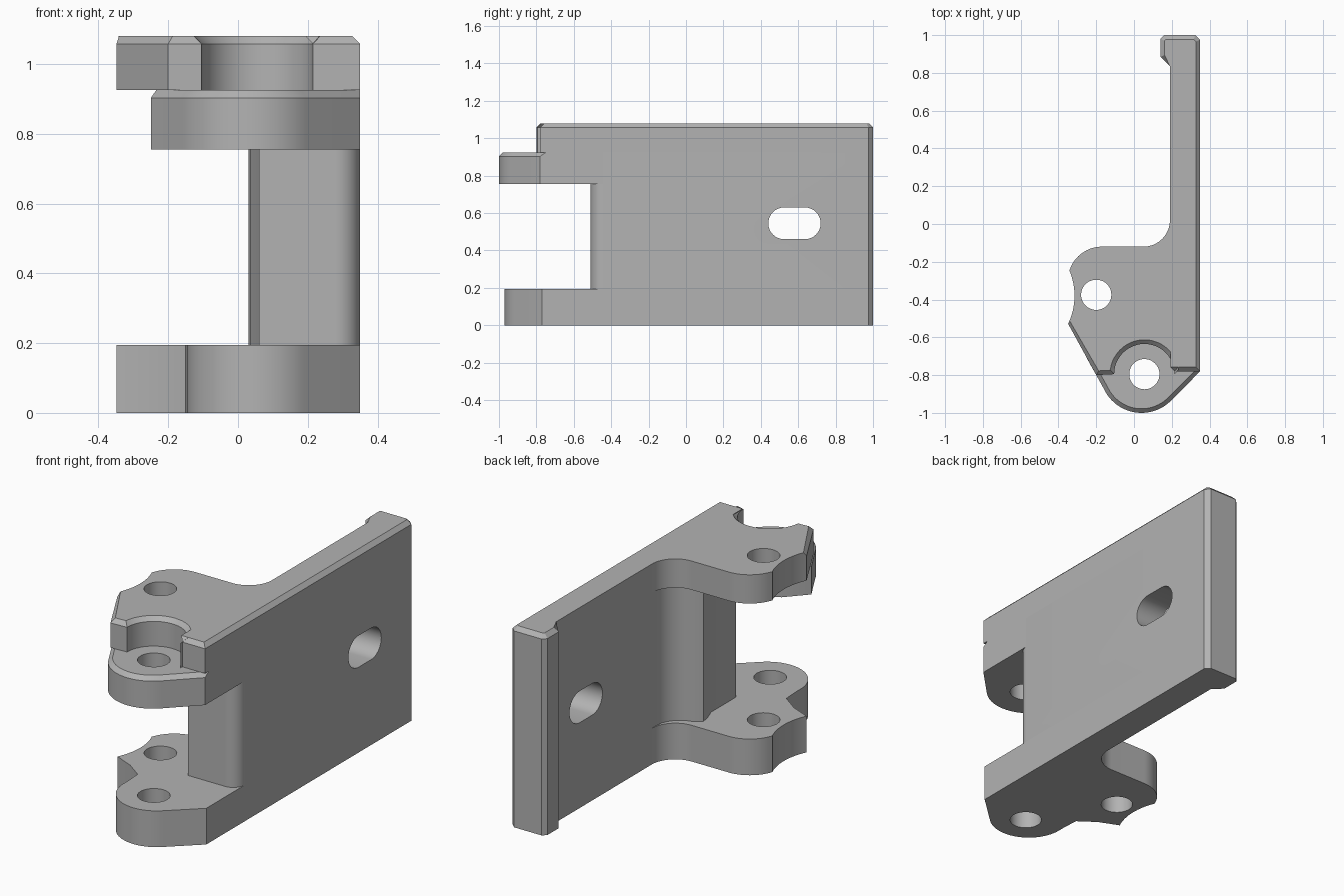
import bpy, bmesh, math

cube = bpy.data.objects.get("Cube")
if cube:
    bpy.data.objects.remove(cube, do_unlink=True)

grey = bpy.data.materials.new("plain_grey")
grey.use_nodes = True
COLOUR = (0.45, 0.45, 0.45, 1)
grey.diffuse_color = COLOUR
grey.node_tree.nodes["Principled BSDF"].inputs["Base Color"].default_value = COLOUR


def arc(cx, cy, r, start, end, steps=16):
    angles = [math.radians(start + (end - start) * i / steps) for i in range(steps + 1)]
    return [(cx + r * math.cos(a), cy + r * math.sin(a)) for a in angles]


def prism(name, outline, z0, z1, chamfer_rule=None, width=0.022):
    """Extrude an outline upward, chamfering the top rim edges chosen by a rule."""
    bm = bmesh.new()
    base = bm.faces.new([bm.verts.new((x, y, z0)) for x, y in outline])
    top = bmesh.ops.extrude_face_region(bm, geom=[base])["geom"]
    bmesh.ops.translate(bm, verts=[v for v in top if isinstance(v, bmesh.types.BMVert)],
                        vec=(0, 0, z1 - z0))
    bmesh.ops.recalc_face_normals(bm, faces=bm.faces)
    if chamfer_rule:
        rim = [e for e in bm.edges if all(v.co.z > z1 - 1e-4 for v in e.verts)
               and chamfer_rule(*((e.verts[0].co + e.verts[1].co) / 2).xy)]
        bmesh.ops.bevel(bm, geom=rim, offset=width, segments=1, affect='EDGES',
                        clamp_overlap=False)
    mesh = bpy.data.meshes.new(name)
    bm.to_mesh(mesh)
    bm.free()
    mesh.materials.append(grey)
    obj = bpy.data.objects.new(name, mesh)
    bpy.context.collection.objects.link(obj)
    return obj


def activate(obj):
    bpy.ops.object.select_all(action='DESELECT')
    obj.select_set(True)
    bpy.context.view_layer.objects.active = obj


def cut(obj, cutter):
    activate(obj)
    mod = obj.modifiers.new("cut", 'BOOLEAN')
    mod.operation, mod.solver, mod.object = 'DIFFERENCE', 'EXACT', cutter
    bpy.ops.object.modifier_apply(modifier=mod.name)
    bpy.data.objects.remove(cutter, do_unlink=True)


def drill(obj, centre, z0, z1):
    cut(obj, prism("hole_cutter", arc(*centre, 0.08, 0, 352.5, 47), z0 - 0.1, z1 + 0.1))


HINGE, BOLT = (0.055, -0.795), (-0.2, -0.375)
FLOOR, BOSS_Z, PLATE_Z, TOP = 0.195, 0.755, 0.925, 1.08

# Shared outline: back lip, wall inner side
wall_back = [(0.35, 0.975), (0.325, 1), (0.16, 1), (0.14, 0.98), (0.14, 0.885), (0.19, 0.835)]
# Shared outline: inner fillet, rounded ear, hollow side
ear = (arc(0.05, 0.02, 0.14, 0, -90) + arc(-0.17, -0.3, 0.18, 90, 160)
       + arc(-0.66, -0.38, 0.345, 23, -25.5))

# Bottom plate with rounded hinge lobe
bottom_plate = prism("bottom_plate", [(0.35, -0.77)] + wall_back + ear
                     + [(-0.24, -0.575), (-0.15, -0.64), (-0.145, -0.73)]
                     + arc(0.055, -0.77, 0.2, 180, 315, 24), 0, FLOOR)
drill(bottom_plate, HINGE, 0, FLOOR)
drill(bottom_plate, BOLT, 0, FLOOR)

# Upright wall with its thick column end
wall = prism("wall", wall_back + arc(0.05, -0.02, 0.14, 0, -80)
             + [(0.03, -0.19), (0.035, -0.23), (0.06, -0.3), (0.06, -0.51)]
             + arc(0.28, -0.44, 0.07, -90, 0, 10), FLOOR, PLATE_Z)
slot = prism("slot_cutter", arc(0.635, 0.545, 0.085, -90, 90) + arc(0.525, 0.545, 0.085, 90, 270),
             0, 0.6)
# Turn the slot so that it passes through the wall along x
for v in slot.data.vertices:
    v.co = (v.co.z, v.co.x, v.co.y)
slot.data.flip_normals()
slot.data.update()
bm = bmesh.new()
bm.from_mesh(slot.data)
bmesh.ops.recalc_face_normals(bm, faces=bm.faces)
bm.to_mesh(slot.data)
bm.free()
cut(wall, slot)

# Upper hinge boss below the top plate
boss = prism("upper_boss", [(0.35, -0.78), (0.35, -0.44), (0.06, -0.44), (0.06, -0.51),
                            (-0.04, -0.54), (-0.15, -0.6), (-0.25, -0.71)]
             + arc(0.04, -0.78, 0.22, 205, 315, 24), BOSS_Z, PLATE_Z,
             lambda x, y: y < -0.79)
drill(boss, HINGE, BOSS_Z, PLATE_Z)

# Top plate with hinge recess and chamfered rim
top_plate = prism("top_plate", [(0.35, -0.78)] + wall_back + ear
                  + [(-0.2, -0.8)] + arc(*HINGE, 0.16, 180, 0, 24) + [(0.215, -0.78)],
                  PLATE_Z, TOP, lambda x, y: x > 0.2 or y > 0.84 or y < -0.54)
drill(top_plate, BOLT, PLATE_Z, TOP)

for part in (bottom_plate, wall, boss, top_plate):
    activate(part)
    bpy.ops.object.shade_smooth_by_angle(angle=math.radians(25))
